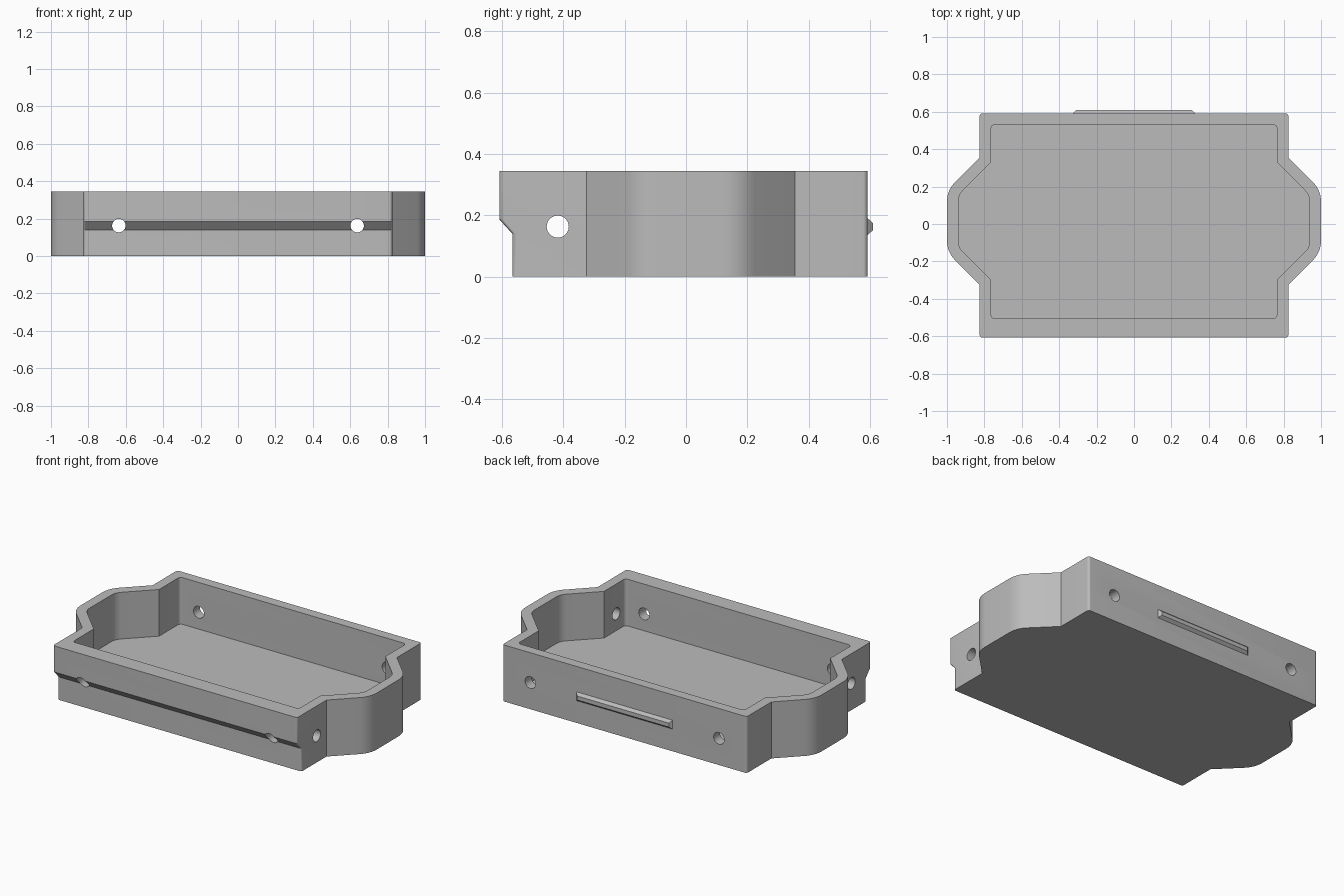
import bpy, bmesh, math
from mathutils import Vector, Matrix

cube = bpy.data.objects.get("Cube")
if cube:
    bpy.data.objects.remove(cube, do_unlink=True)

HEIGHT, FLOOR, WALL = 0.345, 0.06, 0.061
BACK, HOLE_Z = 0.592, 0.163

grey = bpy.data.materials.new("plain grey")
grey.use_nodes = True
grey.diffuse_color = (0.5, 0.5, 0.5, 1)
grey.node_tree.nodes["Principled BSDF"].inputs["Base Color"].default_value = (0.5, 0.5, 0.5, 1)


def make_object(name, bm):
    bmesh.ops.recalc_face_normals(bm, faces=bm.faces)
    mesh = bpy.data.meshes.new(name)
    bm.to_mesh(mesh)
    bm.free()
    mesh.materials.append(grey)
    obj = bpy.data.objects.new(name, mesh)
    bpy.context.collection.objects.link(obj)
    return obj


def activate(obj):
    bpy.ops.object.select_all(action='DESELECT')
    obj.select_set(True)
    bpy.context.view_layer.objects.active = obj


def fillet(prev, corner, nxt, radius, steps=8):
    """Points of a round corner between two straight sides."""
    a, b = (prev - corner).normalized(), (nxt - corner).normalized()
    half = a.angle(b) / 2
    start = corner + a * radius / math.tan(half)
    centre = corner + (a + b).normalized() * radius / math.sin(half)
    sweep = math.pi - 2 * half
    return [centre + Matrix.Rotation(sweep * i / steps, 2) @ (start - centre)
            for i in range(steps + 1)]


def outline(front, inset=0.0):
    """Counter-clockwise tray outline, shrunk by the inset."""
    shift = inset * math.tan(math.pi / 8)
    side, bulge = 0.825 - inset, 1.0 - inset
    small, big = (0.02, 0.145 - inset) if inset else (0.015, 0.145)
    right = [(side, front + inset, small), (side, -0.325 + shift, 0),
             (bulge, -0.15 + shift, big), (bulge, 0.18 - shift, big),
             (side, 0.355 - shift, 0), (side, BACK - inset, small)]
    corners = right + [(-x, y, r) for x, y, r in reversed(right)]
    pts = [Vector((x, y)) for x, y, r in corners]
    loop = []
    for i, (x, y, r) in enumerate(corners):
        if r:
            loop += fillet(pts[i - 1], pts[i], pts[(i + 1) % len(pts)], r)
        else:
            loop.append(pts[i])
    return loop


# Tray: outer wall with stepped front, rim, then inner wall down to the floor
UPPER, LOWER = -0.608, -0.566
levels = [(LOWER, 0, 0), (LOWER, 0, 0.14), (UPPER, 0, 0.186), (UPPER, 0, HEIGHT),
          (LOWER, WALL, HEIGHT), (LOWER, WALL, FLOOR)]
bm = bmesh.new()
rings = [[bm.verts.new((p.x, p.y, z)) for p in outline(front, inset)]
         for front, inset, z in levels]
for low, high in zip(rings, rings[1:]):
    for i in range(len(low)):
        j = (i + 1) % len(low)
        bm.faces.new((low[i], low[j], high[j], high[i]))
bm.faces.new(rings[0])
bm.faces.new(rings[-1])
tray = make_object("tray", bm)


# Round screw holes through the walls
def drill(name, location, axis):
    bm = bmesh.new()
    bmesh.ops.create_cone(bm, cap_ends=True, segments=32, radius1=0.036,
                          radius2=0.036, depth=3)
    turn = Matrix.Rotation(math.pi / 2, 4, axis)
    bmesh.ops.transform(bm, matrix=Matrix.Translation(location) @ turn, verts=bm.verts)
    cutter = make_object(name, bm)
    cutter.hide_render = True
    mod = tray.modifiers.new(name, 'BOOLEAN')
    mod.operation, mod.solver, mod.object = 'DIFFERENCE', 'EXACT', cutter
    activate(tray)
    bpy.ops.object.modifier_apply(modifier=mod.name)
    bpy.data.objects.remove(cutter, do_unlink=True)


drill("left_hole_cutter", (0.637, 0, HOLE_Z), 'X')
drill("right_hole_cutter", (-0.637, 0, HOLE_Z), 'X')
drill("end_hole_cutter", (0, -0.418, HOLE_Z), 'Y')
activate(tray)
bpy.ops.object.shade_smooth_by_angle(angle=math.radians(30))

# Bevelled snap ridge on the back wall
bm = bmesh.new()
ends = []
for y, half_x, half_z in [(BACK - 0.005, 0.325, 0.027), (BACK, 0.325, 0.027),
                          (0.609, 0.31, 0.012)]:
    ends.append([bm.verts.new((sx * half_x, y, HOLE_Z + sz * half_z))
                 for sx, sz in ((-1, -1), (1, -1), (1, 1), (-1, 1))])
for a, b in zip(ends, ends[1:]):
    for i in range(4):
        j = (i + 1) % 4
        bm.faces.new((a[i], a[j], b[j], b[i]))
bm.faces.new(ends[0])
bm.faces.new(ends[-1])
make_object("snap_ridge", bm)
